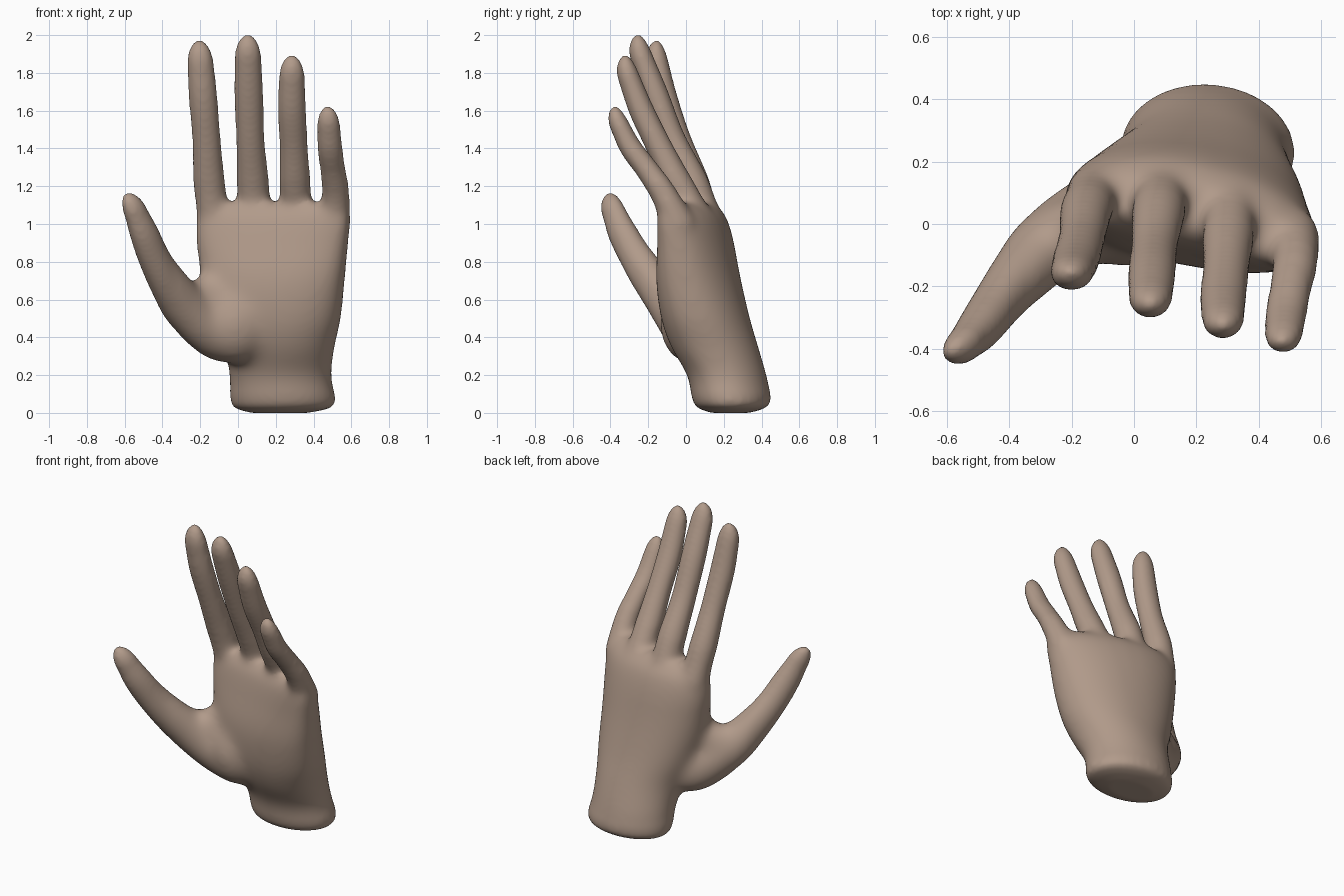
import bpy, bmesh, math
from mathutils import Vector, Matrix

cube = bpy.data.objects.get("Cube")
if cube:
    bpy.data.objects.remove(cube, do_unlink=True)

skin = bpy.data.materials.new("tan skin")
skin.use_nodes = True
color = (0.44, 0.325, 0.255, 1)
skin.diffuse_color = color
skin.node_tree.nodes["Principled BSDF"].inputs["Base Color"].default_value = color

SIDES = 32


def loft(bm, rings):
    """Bridge rings of points into a closed skin."""
    loops = [[bm.verts.new(p) for p in ring] for ring in rings]
    for low, high in zip(loops, loops[1:]):
        for i in range(SIDES):
            j = (i + 1) % SIDES
            bm.faces.new((low[i], low[j], high[j], high[i]))
    bm.faces.new(loops[0][::-1])
    bm.faces.new(loops[-1])


def spline(points, steps=6):
    """Smooth curve through points of any size."""
    pts = [Vector(p) for p in points]
    pts = [pts[0] * 2 - pts[1]] + pts + [pts[-1] * 2 - pts[-2]]
    out = []
    for a, b, c, d in zip(pts, pts[1:], pts[2:], pts[3:]):
        for s in range(steps):
            t = s / steps
            out.append(b + (c - a) * (t / 2) + (a * 2 - b * 5 + c * 4 - d) * (t * t / 2)
                       + (b * 3 - a - c * 3 + d) * (t ** 3 / 2))
    return out + [pts[-2]]


def oval(n, power=1.0):
    """Point n on a unit circle, squared off when power is below one."""
    a = math.tau * n / SIDES
    bend = lambda v: math.copysign(abs(v) ** power, v)
    return bend(math.cos(a)), bend(math.sin(a))


def digit(bm, points, side, tip_depth):
    """Tapered tube with a rounded tip that leans towards the nail."""
    path = spline(points)
    last = len(path) - 1
    rings = []
    for i, p in enumerate(path):
        t = (path[min(i + 1, last)].xyz - path[max(i - 1, 0)].xyz).normalized()
        s = (side - t * side.dot(t)).normalized()
        back = t.cross(s)
        depth = p.w * (1 + (tip_depth - 1) * i / last)
        rings.append([p.xyz + s * u * p.w + back * v * depth
                      for u, v in map(oval, range(SIDES))])
    for k in range(1, 8):
        a = k * math.pi / 2 / 7.3
        f = math.cos(a)
        c = p.xyz + t * p.w * 1.9 * math.sin(a) + back * depth * 0.4 * (1 - f)
        rings.append([c + s * u * p.w * f + back * v * depth * f
                      for u, v in map(oval, range(SIDES))])
    loft(bm, rings)


def ball(bm, center, sizes):
    m = Matrix.Translation(center) @ Matrix.Diagonal((*sizes, 1))
    bmesh.ops.create_uvsphere(bm, u_segments=24, v_segments=16, radius=1, matrix=m)


def finish(bm, name):
    """Turn a bmesh into a smooth-shaded object."""
    bmesh.ops.recalc_face_normals(bm, faces=bm.faces)
    for f in bm.faces:
        f.smooth = True
    mesh = bpy.data.meshes.new(name)
    bm.to_mesh(mesh)
    bm.free()
    mesh.materials.append(skin)
    ob = bpy.data.objects.new(name, mesh)
    bpy.context.collection.objects.link(ob)
    return ob


body = bmesh.new()

# wrist and palm: height, centre x, centre y, half width, half depth
palm = [
    (0.0, 0.22, 0.235, 0.15, 0.10),
    (0.025, 0.235, 0.24, 0.25, 0.175),
    (0.07, 0.238, 0.24, 0.278, 0.207),
    (0.2, 0.225, 0.213, 0.272, 0.21),
    (0.35, 0.22, 0.147, 0.295, 0.23),
    (0.5, 0.205, 0.098, 0.345, 0.23),
    (0.7, 0.19, 0.063, 0.385, 0.21),
    (0.9, 0.19, 0.053, 0.41, 0.17),
    (1.0, 0.195, 0.045, 0.418, 0.145),
    (1.06, 0.195, 0.038, 0.408, 0.12),
    (1.11, 0.195, 0.03, 0.38, 0.075),
]
rings = []
for z, cx, cy, rx, ry in spline(palm, 4):
    turn = -0.06 - 0.18 * z
    arch = 0.06 * z
    ring = []
    for n in range(SIDES):
        u, v = oval(n, 1 - 0.2 * z)
        x, y = u * rx, v * ry - arch * (u * u - 0.3)
        ring.append((cx + x * math.cos(turn) - y * math.sin(turn),
                     cy + x * math.sin(turn) + y * math.cos(turn), z))
    rings.append(ring)
loft(body, rings)

# fingers and thumb: centre x, y, z and half width along each
fingers = {
    "index": [(-0.125, 0.105, 1.0, 0.09), (-0.153, 0.042, 1.22, 0.084),
              (-0.167, -0.043, 1.45, 0.075), (-0.185, -0.113, 1.67, 0.076),
              (-0.198, -0.15, 1.84, 0.071)],
    "middle": [(0.09, 0.11, 1.0, 0.093), (0.078, 0.035, 1.22, 0.086),
               (0.065, -0.072, 1.45, 0.075), (0.057, -0.163, 1.69, 0.077),
               (0.053, -0.232, 1.873, 0.071)],
    "ring": [(0.31, 0.072, 1.0, 0.09), (0.302, -0.038, 1.2, 0.084),
             (0.295, -0.138, 1.4, 0.075), (0.286, -0.235, 1.6, 0.075),
             (0.285, -0.3, 1.768, 0.069)],
    "little": [(0.505, -0.025, 0.98, 0.09), (0.518, -0.115, 1.15, 0.076),
               (0.503, -0.2, 1.28, 0.067), (0.487, -0.29, 1.4, 0.067),
               (0.48, -0.348, 1.513, 0.062)],
    "thumb": [(-0.02, 0.09, 0.37, 0.12), (-0.12, 0.03, 0.42, 0.14),
              (-0.26, -0.06, 0.54, 0.13), (-0.36, -0.165, 0.68, 0.11),
              (-0.442, -0.262, 0.82, 0.091), (-0.497, -0.335, 0.95, 0.082),
              (-0.537, -0.378, 1.05, 0.069)],
}
for name, points in fingers.items():
    side = Vector((0.5, 0.6, 0.5)) if name == "thumb" else Vector((1, 0, 0))
    digit(body, points, side, 0.85)

# web between thumb and palm, and the pad at the thumb root
ball(body, (-0.17, -0.01, 0.575), (0.15, 0.1, 0.15))
ball(body, (-0.02, 0.02, 0.47), (0.2, 0.16, 0.21))

# fuse the parts into one skin
raw = finish(body, "hand_parts")
remesh = raw.modifiers.new("Fuse", "REMESH")
remesh.mode = "VOXEL"
remesh.voxel_size = 0.0135
graph = bpy.context.evaluated_depsgraph_get()
fused = bpy.data.meshes.new_from_object(raw.evaluated_get(graph))
bpy.data.objects.remove(raw, do_unlink=True)
skinned = bmesh.new()
skinned.from_mesh(fused)
bpy.data.meshes.remove(fused)


def soften(rule, times):
    chosen = [v for v in skinned.verts if rule(v.co)]
    for _ in range(times):
        bmesh.ops.smooth_vert(skinned, verts=chosen, factor=0.5,
                              use_axis_x=True, use_axis_y=True, use_axis_z=True)


# soften everything a little, the webs more and the thumb root most
soften(lambda p: 0.2 < p.z < 0.85 and -0.36 < p.x < 0.25, 25)
soften(lambda p: 0.12 < p.z < 1.17 and p.x > -0.38, 12)
soften(lambda p: 0.12 < p.z < 1.22 and p.x > -0.4, 8)
soften(lambda p: True, 6)
finish(skinned, "hand")
